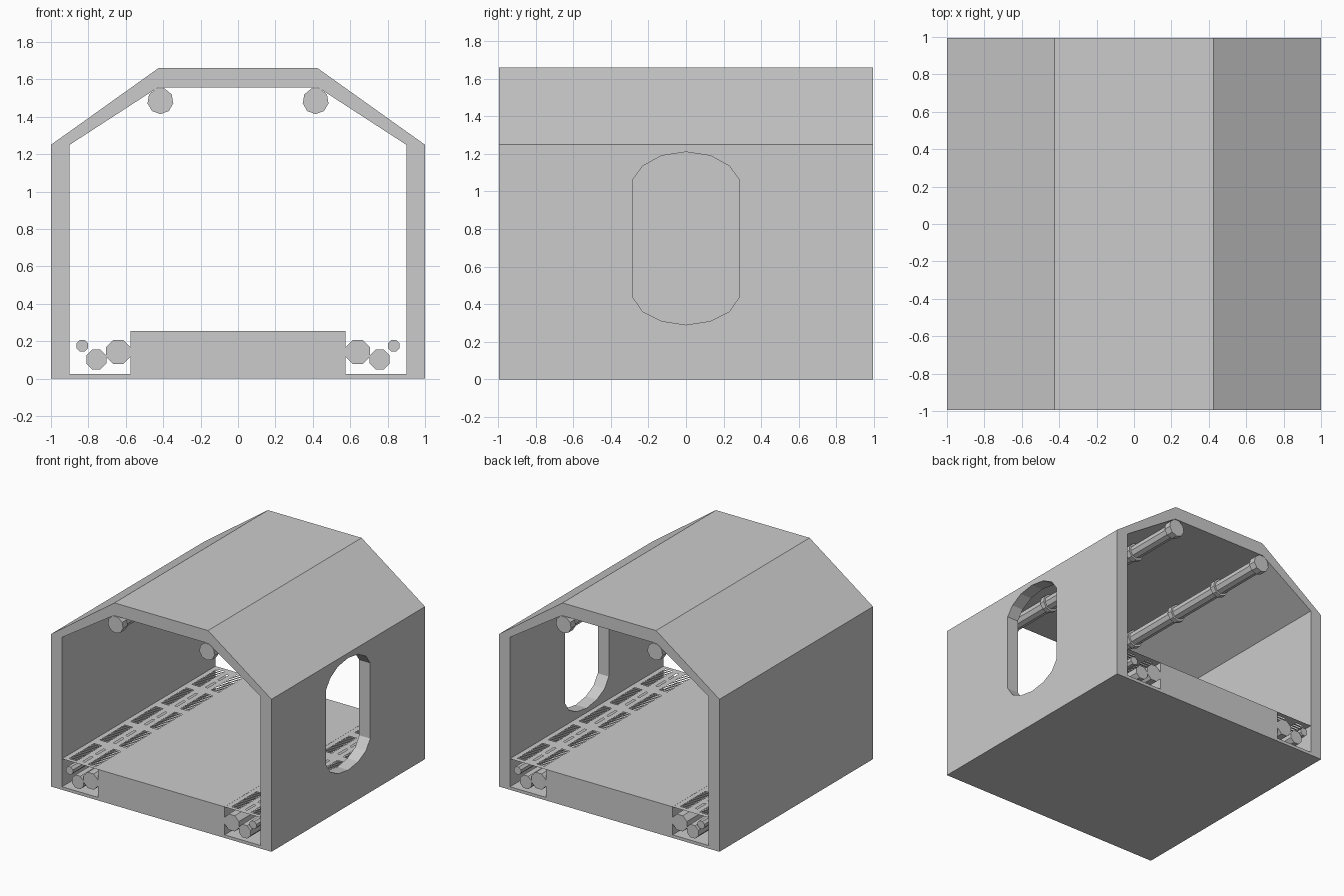
import bpy, bmesh, math
from mathutils import Matrix

if "Cube" in bpy.data.objects:
    bpy.data.objects.remove(bpy.data.objects["Cube"])

HALF = 0.995  # half length along y


def finish(bm, name):
    bmesh.ops.recalc_face_normals(bm, faces=bm.faces)
    mesh = bpy.data.meshes.new(name)
    bm.to_mesh(mesh)
    bm.free()
    ob = bpy.data.objects.new(name, mesh)
    bpy.context.collection.objects.link(ob)
    return ob


def add_rod(bm, x, z, r, y0, y1, sides):
    m = (Matrix.Translation((x, (y0 + y1) / 2, z)) @ Matrix.Rotation(math.pi / 2, 4, 'X')
         @ Matrix.Rotation(math.pi / sides, 4, 'Z'))
    bmesh.ops.create_cone(bm, cap_ends=True, segments=sides, radius1=r, radius2=r,
                          depth=y1 - y0, matrix=m)


# Hollow corridor shell: outer and inner profiles joined into a tube
outer = [(-1, 0), (1, 0), (1, 1.25), (0.425, 1.66), (-0.425, 1.66), (-1, 1.25)]
inner = [(-0.9, 0.025), (0.9, 0.025), (0.9, 1.25), (0.43, 1.555), (-0.43, 1.555), (-0.9, 1.25)]
bm = bmesh.new()
loops = [[bm.verts.new((x, y, z)) for x, z in prof]
         for prof, y in ((outer, -HALF), (outer, HALF), (inner, HALF), (inner, -HALF))]
for a in range(4):
    la, lb = loops[a], loops[(a + 1) % 4]
    for i in range(6):
        j = (i + 1) % 6
        bm.faces.new((la[i], la[j], lb[j], lb[i]))
shell = finish(bm, "corridor_shell")

# Window opening in the right wall only
half = [(0, 1.21), (0.13, 1.19), (0.23, 1.135), (0.285, 1.06),
        (0.285, 0.44), (0.23, 0.36), (0.13, 0.31), (0, 0.29)]
outline = half + [(-y, z) for y, z in half[-2:0:-1]]
bm = bmesh.new()
face = bm.faces.new([bm.verts.new((0.8, y, z)) for y, z in outline])
ext = bmesh.ops.extrude_face_region(bm, geom=[face])["geom"]
bmesh.ops.translate(bm, vec=(0.4, 0, 0), verts=[v for v in ext if isinstance(v, bmesh.types.BMVert)])
cutter = finish(bm, "window_cutter")
cutter.hide_render = True
cutter.hide_viewport = True
mod = shell.modifiers.new("window", 'BOOLEAN')
mod.operation = 'DIFFERENCE'
mod.solver = 'EXACT'
mod.object = cutter

# Raised walkway between the trenches
bm = bmesh.new()
bmesh.ops.create_cube(bm, size=1, matrix=Matrix.Translation((0, 0, 0.1375))
                      @ Matrix.Diagonal((1.15, 2 * HALF, 0.235, 1)))
finish(bm, "walkway_floor")


def grate(side, name):
    """Flat trench cover with slotted rows, made as solid cells between holes."""
    bm = bmesh.new()

    def cell(x0, x1, y0, y1):
        bm.faces.new([bm.verts.new((side * x, y, 0.254))
                      for x, y in ((x0, y0), (x1, y0), (x1, y1), (x0, y1))])

    def row(x0, x1, holes):
        y = -HALF
        for a, b in holes:
            cell(x0, x1, y, a)
            y = b
        cell(x0, x1, y, HALF)

    panels = [-HALF + 2 * HALF / 5 * i for i in range(5)]
    fine = [(p + 0.035 + 0.028 * k, p + 0.049 + 0.028 * k) for p in panels for k in range(12)]
    dashes = [(p + 0.05 + 0.16 * k, p + 0.16 + 0.16 * k) for p in panels for k in range(2)]
    for x0, x1, holes in ((0.575, 0.615, []), (0.615, 0.685, fine), (0.685, 0.728, []),
                          (0.728, 0.747, dashes), (0.747, 0.79, []),
                          (0.79, 0.86, fine), (0.86, 0.9, [])):
        row(x0, x1, holes)
    ob = finish(bm, name)
    for p in ob.data.polygons:
        if p.normal.z < 0:
            p.flip()


for side, label in ((-1, "left"), (1, "right")):
    grate(side, label + "_trench_grate")

    # Three pipes lying in the trench
    for part, x, z, r in (("large", 0.64, 0.142, 0.07), ("medium", 0.757, 0.102, 0.057),
                          ("small", 0.833, 0.176, 0.034)):
        bm = bmesh.new()
        add_rod(bm, side * x, z, r, -HALF, HALF, 8)
        finish(bm, f"{label}_{part}_trench_pipe")

    # Ceiling pipe with collars
    bm = bmesh.new()
    add_rod(bm, side * 0.415, 1.484, 0.054, -HALF, HALF, 9)
    for y in (-0.5, 0, 0.5):
        add_rod(bm, side * 0.415, 1.484, 0.07, y - 0.02, y + 0.02, 9)
    for y in (-HALF + 0.03, HALF - 0.03):
        add_rod(bm, side * 0.415, 1.484, 0.07, y - 0.03, y + 0.03, 9)
    finish(bm, label + "_ceiling_pipe")
